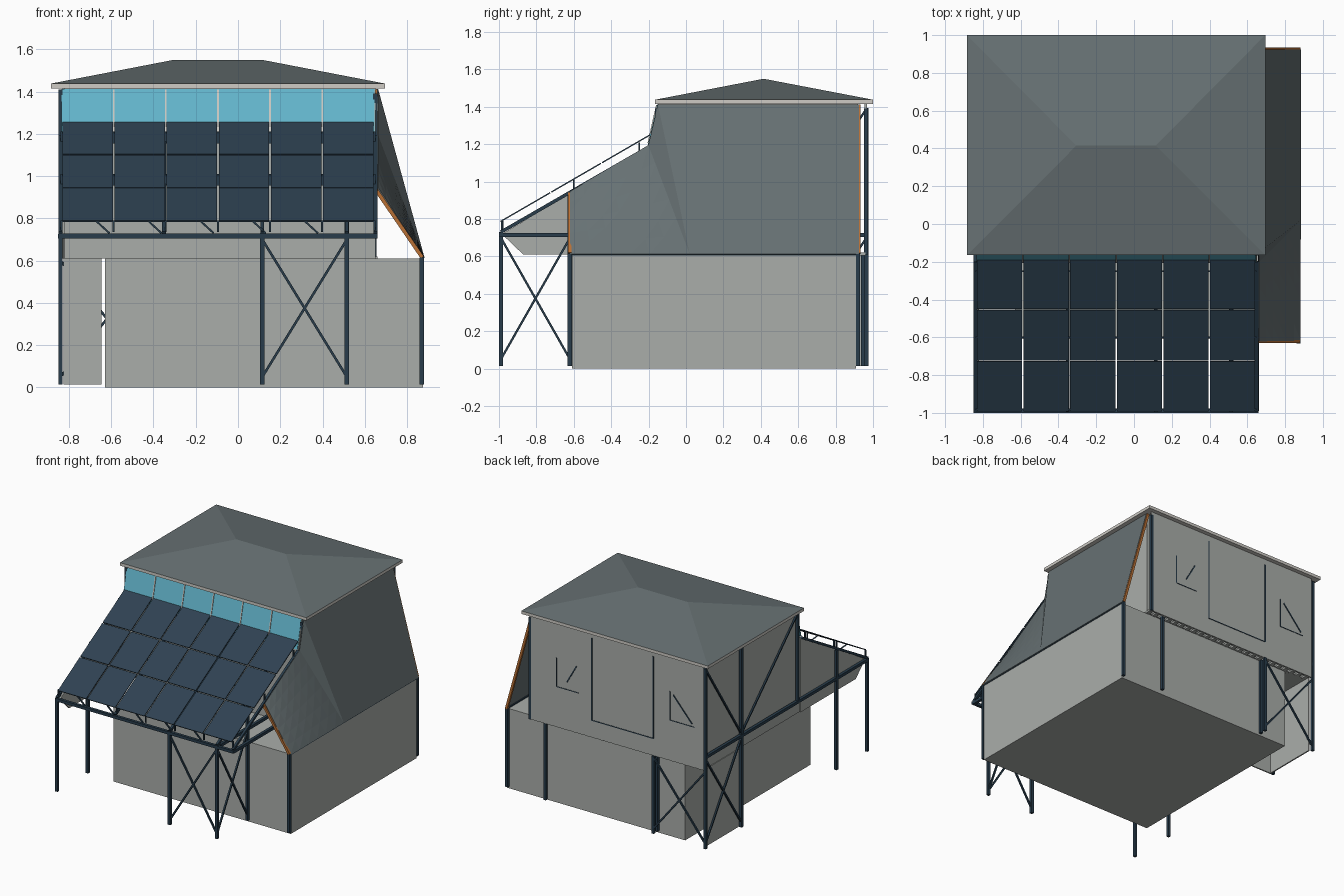
import bpy, bmesh
from mathutils import Vector, Matrix

if "Cube" in bpy.data.objects:
    bpy.data.objects.remove(bpy.data.objects["Cube"])


def material(name, rgb):
    m = bpy.data.materials.new(name)
    m.diffuse_color = (*rgb, 1)
    m.use_nodes = True
    m.node_tree.nodes["Principled BSDF"].inputs["Base Color"].default_value = m.diffuse_color
    return m


WALL = material("wall_grey", (0.40, 0.42, 0.40))
ROOF = material("roof_slate", (0.135, 0.165, 0.172))
STEEL = material("steel_blue", (0.021, 0.045, 0.070))
SOLAR = material("solar_blue", (0.028, 0.054, 0.084))
GLASS = material("window_cyan", (0.13, 0.48, 0.62))
TRIM = material("trim_white", (0.62, 0.60, 0.56))
WOOD = material("timber_orange", (0.48, 0.16, 0.035))


def finish(name, bm, mat):
    bmesh.ops.recalc_face_normals(bm, faces=bm.faces)
    me = bpy.data.meshes.new(name)
    bm.to_mesh(me)
    bm.free()
    me.materials.append(mat)
    ob = bpy.data.objects.new(name, me)
    bpy.context.collection.objects.link(ob)
    return ob


def boxes(name, mat, spans):
    """Boxes given as (x0, x1, y0, y1, z0, z1)."""
    bm = bmesh.new()
    for x0, x1, y0, y1, z0, z1 in spans:
        m = Matrix.Translation(((x0 + x1) / 2, (y0 + y1) / 2, (z0 + z1) / 2))
        bmesh.ops.create_cube(bm, size=1, matrix=m @ Matrix.Diagonal((x1 - x0, y1 - y0, z1 - z0, 1)))
    return finish(name, bm, mat)


def bars(name, mat, pairs, w):
    """Square bars running between pairs of points."""
    bm = bmesh.new()
    for a, b in pairs:
        a, b = Vector(a), Vector(b)
        d = b - a
        q = d.to_track_quat('Z', 'Y').to_matrix().to_4x4()
        bmesh.ops.create_cube(bm, size=1, matrix=Matrix.Translation((a + b) / 2) @ q
                              @ Matrix.Diagonal((w, w, d.length, 1)))
    return finish(name, bm, mat)


def extrude_x(name, mat, profile, x0, x1):
    """Side profile of (y, z) points extruded across x."""
    bm = bmesh.new()
    f = bm.faces.new([bm.verts.new((x0, y, z)) for y, z in profile])
    r = bmesh.ops.extrude_face_region(bm, geom=[f])
    bmesh.ops.translate(bm, vec=(x1 - x0, 0, 0),
                        verts=[v for v in r["geom"] if isinstance(v, bmesh.types.BMVert)])
    return finish(name, bm, mat)


def cross(a0, a1, b0, b1):
    """Two diagonals between a pair of posts."""
    return [(a0, b1), (b0, a1)]


# Lower storey, and the small screen walls at its back left corner
boxes("lower_storey", WALL, [(-0.63, 0.875, -0.61, 0.91, 0, 0.61)])
boxes("corner_screen_walls", WALL, [(-0.815, -0.645, 0.52, 0.53, 0.015, 0.61),
                                    (-0.825, -0.815, 0.52, 0.95, 0.015, 0.61)])

# Upper storey, left gable under the solar slope, and back screen
extrude_x("upper_storey", WALL, [(-0.2, 0.61), (-0.2, 1.19), (-0.15, 1.415), (0.92, 1.415), (0.92, 0.61)],
          -0.82, 0.65)
extrude_x("left_gable", WALL, [(-0.2, 0.61), (-0.87, 0.61), (-0.985, 0.72), (-0.2, 1.185)], -0.83, -0.82)
boxes("back_screen", WALL, [(-0.83, 0.65, 0.955, 0.967, 0.61, 1.415)])
boxes("balcony_slats", WALL, [(-0.81 + i * 0.06, -0.78 + i * 0.06, 0.915, 0.96, 0.605, 0.62) for i in range(25)])

# Door and window outlines on the back screen
y0, y1, t = 0.966, 0.970, 0.004
boxes("back_outlines", STEEL, [
    (0.12 - t, 0.12 + t, y0, y1, 0.74, 1.37), (-0.40 - t, -0.40 + t, y0, y1, 0.74, 1.37),
    (-0.40, 0.12, y0, y1, 0.738, 0.744),
    (0.418, 0.424, y0, y1, 0.92, 1.14), (0.235, 0.42, y0, y1, 0.917, 0.922),
    (-0.545, -0.539, y0, y1, 0.92, 1.14), (-0.75, -0.54, y0, y1, 0.917, 0.922)])
bars("window_stays", STEEL, [((0.33, 0.968, 0.98), (0.25, 0.968, 1.12)),
                             ((-0.57, 0.968, 1.12), (-0.73, 0.968, 0.94))], 0.008)

# Hipped roof with its pale edge board
boxes("roof_edge", TRIM, [(-0.885, 0.695, -0.165, 1.0, 1.415, 1.438)])
bm = bmesh.new()
e = [bm.verts.new(p) for p in ((-0.885, -0.165, 1.438), (0.695, -0.165, 1.438),
                               (0.695, 1.0, 1.438), (-0.885, 1.0, 1.438))]
ra, rb = bm.verts.new((-0.305, 0.415, 1.55)), bm.verts.new((0.115, 0.415, 1.55))
for f in ((e[0], e[1], rb, ra), (e[1], e[2], rb), (e[2], e[3], ra, rb), (e[3], e[0], ra), e[::-1]):
    bm.faces.new(f)
finish("hipped_roof", bm, ROOF)

# High window band, with mullions on the panel spacing
extrude_x("high_window", GLASS, [(-0.204, 1.195), (-0.154, 1.412), (-0.148, 1.412), (-0.198, 1.195)], -0.835, 0.645)
cols = [-0.835 + i * 1.48 / 6 for i in range(7)]
bars("window_mullions", TRIM, [((x, -0.202, 1.205), (x, -0.156, 1.41)) for x in cols[1:-1]], 0.008)

# Sloping cladding on the right: flat field plus a ruled, twisted front
bm = bmesh.new()
T0, T1, T2, T3 = [Vector(p) for p in ((0.66, 0.925, 1.412), (0.66, -0.15, 1.412),
                                      (0.66, -0.2, 1.195), (0.66, -0.62, 0.945))]
B0, B1, B3 = [Vector(p) for p in ((0.88, 0.925, 0.612), (0.88, 0.02, 0.612), (0.88, -0.62, 0.612))]
bm.faces.new([bm.verts.new(p) for p in (T0, T1, B1, B0)])
bm.faces.new([bm.verts.new(p) for p in (T1, T2, B1)])
N = 6
grid = [[bm.verts.new(T2.lerp(T3, i / N).lerp(B1.lerp(B3, i / N), j / N)) for j in range(N + 1)]
        for i in range(N + 1)]
for i in range(N):
    for j in range(N):
        a, b, c, d = grid[i][j], grid[i + 1][j], grid[i + 1][j + 1], grid[i][j + 1]
        bm.faces.new((a, b, c))
        bm.faces.new((a, c, d))
bmesh.ops.remove_doubles(bm, verts=bm.verts, dist=1e-4)
clad = finish("right_cladding", bm, ROOF)
mod = clad.modifiers.new("thickness", 'SOLIDIFY')
mod.thickness, mod.offset = 0.006, 0
bars("cladding_edge_timbers", WOOD, [((0.65, 0.925, 1.41), (0.872, 0.925, 0.615)),
                                     ((0.65, -0.622, 0.94), (0.872, -0.622, 0.615))], 0.018)

# Solar array: six columns by three rows on a frame raised above the rafters
bm = bmesh.new()
lo, hi = Vector((0, -0.995, 0.785)), Vector((0, -0.18, 1.257))
for c in range(6):
    for r in range(3):
        s, u = lo.lerp(hi, r / 3 + 0.004), lo.lerp(hi, (r + 1) / 3 - 0.004)
        xa, xb = cols[c] + 0.004, cols[c + 1] - 0.004
        vs = [bm.verts.new(p) for p in ((xa, s.y, s.z), (xb, s.y, s.z), (xb, u.y, u.z), (xa, u.y, u.z))]
        bm.faces.new(vs)
solar = finish("solar_panels", bm, SOLAR)
mod = solar.modifiers.new("thickness", 'SOLIDIFY')
mod.thickness, mod.offset = 0.007, 0
bars("rafters", STEEL, [((x, -0.99, 0.73), (x, -0.2, 1.185)) for x in (-0.84, -0.35, 0.115, 0.515, 0.65)], 0.018)
struts = []
for x in cols:
    for y, z in ((-0.98, 0.735), (-0.6, 0.955), (-0.25, 1.155)):
        struts.append(((x, y, z), (x, y, z + 0.055)))
for x in cols[1:-1]:
    struts += [((x - 0.02, -0.985, 0.73), (x - 0.08, -0.985, 0.785))]
bars("panel_struts", STEEL, struts, 0.009)

# Posts: (x, y, bottom, top)
posts = [(-0.84, -0.99, 0.015, 0.73), (-0.84, -0.62, 0.015, 0.93), (0.115, -0.99, 0.015, 0.73),
         (0.515, -0.99, 0.015, 0.73), (0.515, -0.622, 0.015, 0.93), (0.87, -0.622, 0.015, 0.615),
         (0.87, 0.92, 0.015, 0.615), (0.53, 0.945, 0.015, 0.61), (-0.40, 0.965, 0.015, 0.61),
         (-0.40, 0.92, 0.015, 0.61), (-0.84, 0.965, 0.015, 1.395), (-0.84, 0.53, 0.015, 1.41),
         (-0.84, -0.15, 0.72, 1.41), (0.65, -0.155, 1.19, 1.39), (0.645, 0.962, 0.61, 1.39)]
bars("posts", STEEL, [((x, y, a), (x, y, b)) for x, y, a, b in posts], 0.021)

# Horizontal beams
bars("beams", STEEL, [((-0.85, -0.99, 0.717), (0.66, -0.99, 0.717)), ((-0.84, -1.0, 0.715), (-0.84, 0.975, 0.715)),
                      ((0.515, -0.99, 0.715), (0.515, -0.2, 0.715)), ((0.65, -0.99, 0.715), (0.65, -0.2, 0.715))], 0.022)
bars("cladding_foot", STEEL, [((0.872, -0.62, 0.612), (0.872, 0.925, 0.612))], 0.012)

# Cross bracing and diagonal ties
br = cross((0.115, -0.99, 0.05), (0.115, -0.99, 0.7), (0.515, -0.99, 0.05), (0.515, -0.99, 0.7))
br += cross((0.515, -0.99, 0.05), (0.515, -0.99, 0.7), (0.515, -0.62, 0.05), (0.515, -0.62, 0.7))
br += cross((-0.84, 0.965, 0.05), (-0.84, 0.965, 0.6), (-0.40, 0.965, 0.05), (-0.40, 0.965, 0.6))
br += cross((-0.84, 0.965, 0.05), (-0.84, 0.965, 0.7), (-0.84, 0.53, 0.05), (-0.84, 0.53, 0.7))
br += [((-0.84, 0.965, 1.39), (-0.84, 0.53, 0.73)), ((-0.84, 0.53, 0.73), (-0.84, -0.15, 1.39))]
bars("cross_braces", STEEL, br, 0.012)
